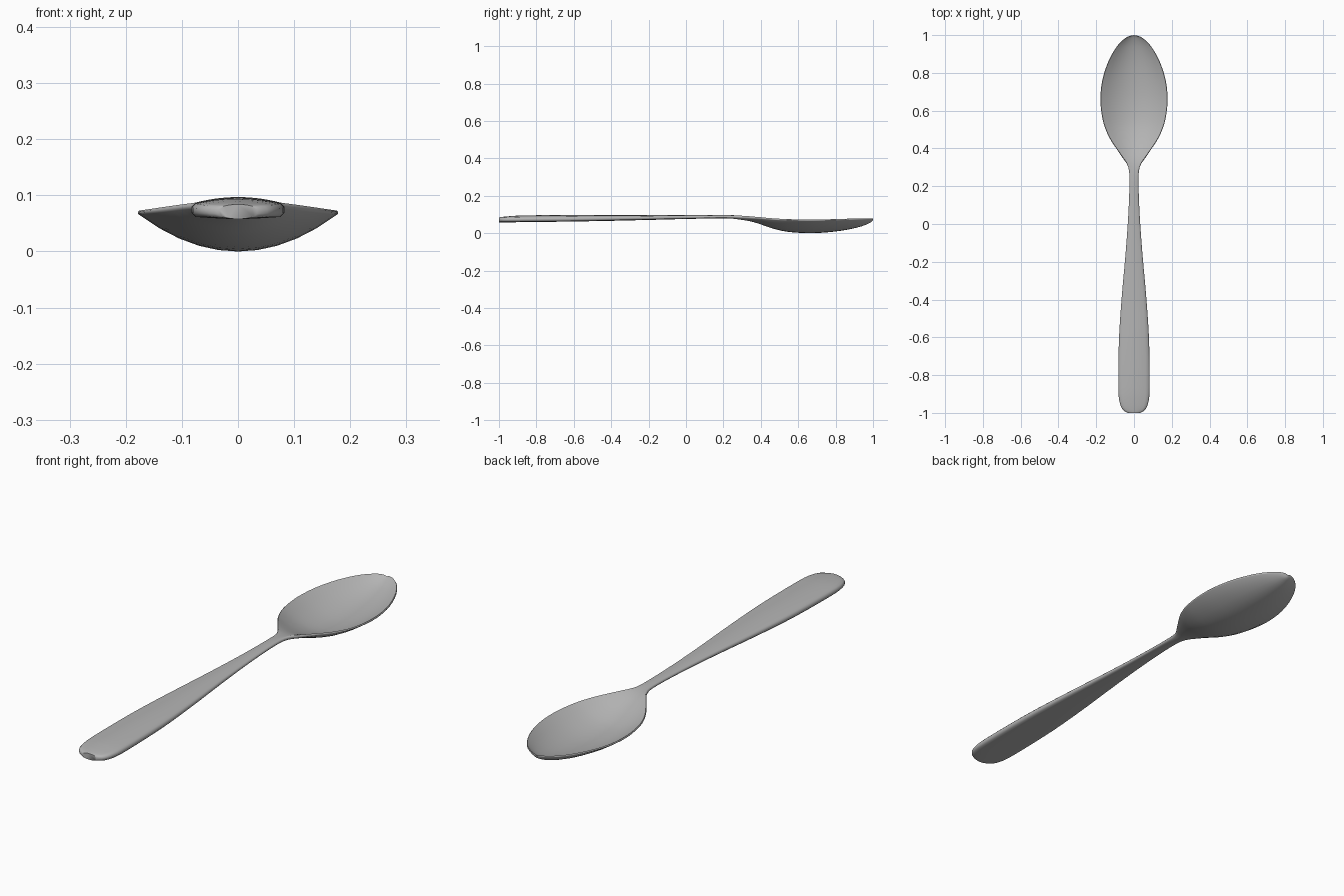
import bpy, bmesh
from mathutils import Vector

if "Cube" in bpy.data.objects:
    bpy.data.objects.remove(bpy.data.objects["Cube"])

# Stations along the spoon: y, half width, rim height, top centre, bottom centre
STATIONS = [
    (-1.000, 0.034, 0.071, 0.084, 0.058),
    (-0.982, 0.060, 0.072, 0.087, 0.058),
    (-0.940, 0.077, 0.073, 0.091, 0.058),
    (-0.860, 0.083, 0.074, 0.095, 0.059),
    (-0.620, 0.080, 0.076, 0.097, 0.062),
    (-0.400, 0.066, 0.079, 0.096, 0.066),
    (-0.150, 0.044, 0.083, 0.096, 0.072),
    (0.050, 0.030, 0.086, 0.096, 0.077),
    (0.220, 0.024, 0.088, 0.097, 0.079),
    (0.300, 0.030, 0.086, 0.092, 0.071),
    (0.350, 0.060, 0.083, 0.081, 0.062),
    (0.400, 0.094, 0.080, 0.062, 0.047),
    (0.460, 0.132, 0.075, 0.040, 0.026),
    (0.540, 0.163, 0.071, 0.020, 0.008),
    (0.650, 0.178, 0.069, 0.012, 0.000),
    (0.760, 0.168, 0.070, 0.017, 0.005),
    (0.860, 0.136, 0.073, 0.030, 0.018),
    (0.940, 0.091, 0.075, 0.049, 0.037),
    (0.985, 0.045, 0.076, 0.067, 0.056),
    (0.998, 0.014, 0.076, 0.075, 0.066),
]
STEPS, ACROSS = 3, 10


def smooth_path(points):
    """Catmull-Rom interpolation of all station values."""
    p = [Vector(q) for q in points]
    p = [2 * p[0] - p[1]] + p + [2 * p[-1] - p[-2]]
    out = []
    for i in range(1, len(p) - 2):
        a, b, c, d = p[i - 1:i + 3]
        for s in range(STEPS):
            t = s / STEPS
            out.append(0.5 * (2 * b + (c - a) * t + (2 * a - 5 * b + 4 * c - d) * t * t
                              + (3 * b - a - 3 * c + d) * t ** 3))
    return out + [p[-2]]


def section(y, w, rim, top, bottom):
    """Closed cross-section: curved top, rounded rim, curved underside."""
    half = 0.34 * (top - bottom)
    inset = min(0.6 * half, 0.2 * w)
    us = [2 * i / ACROSS - 1 for i in range(ACROSS + 1)]

    def arc(edge, centre, u):
        return ((w - inset) * u, y, edge + (centre - edge) * (1 - u * u))
    ring = [(-w, y, rim - half * 0.4), (-w, y, rim + half * 0.4)]
    ring += [arc(rim + half, top, u) for u in us]
    ring += [(w, y, rim + half * 0.4), (w, y, rim - half * 0.4)]
    return ring + [arc(rim - half, bottom, u) for u in reversed(us)]


# Spoon: handle, neck and bowl lofted as one piece
bm = bmesh.new()
rings = [[bm.verts.new(co) for co in section(*s)] for s in smooth_path(STATIONS)]
for a, b in zip(rings, rings[1:]):
    for i in range(len(a)):
        j = (i + 1) % len(a)
        bm.faces.new((a[i], a[j], b[j], b[i]))

# Flat handle end
bm.faces.new(rings[0])
# Pointed bowl tip
tip = bm.verts.new((0, 1.0, 0.074))
for i in range(len(rings[-1])):
    bm.faces.new((rings[-1][i], rings[-1][(i + 1) % len(rings[-1])], tip))
bmesh.ops.recalc_face_normals(bm, faces=bm.faces)

mesh = bpy.data.meshes.new("spoon")
bm.to_mesh(mesh)
bm.free()
spoon = bpy.data.objects.new("spoon", mesh)
bpy.context.collection.objects.link(spoon)

# Dark steel colour
steel = bpy.data.materials.new("steel")
steel.diffuse_color = (0.46, 0.46, 0.46, 1)
steel.use_nodes = True
steel.node_tree.nodes["Principled BSDF"].inputs["Base Color"].default_value = steel.diffuse_color
mesh.materials.append(steel)

bpy.context.view_layer.objects.active = spoon
spoon.select_set(True)
bpy.ops.object.shade_smooth_by_angle(angle=1.1)
